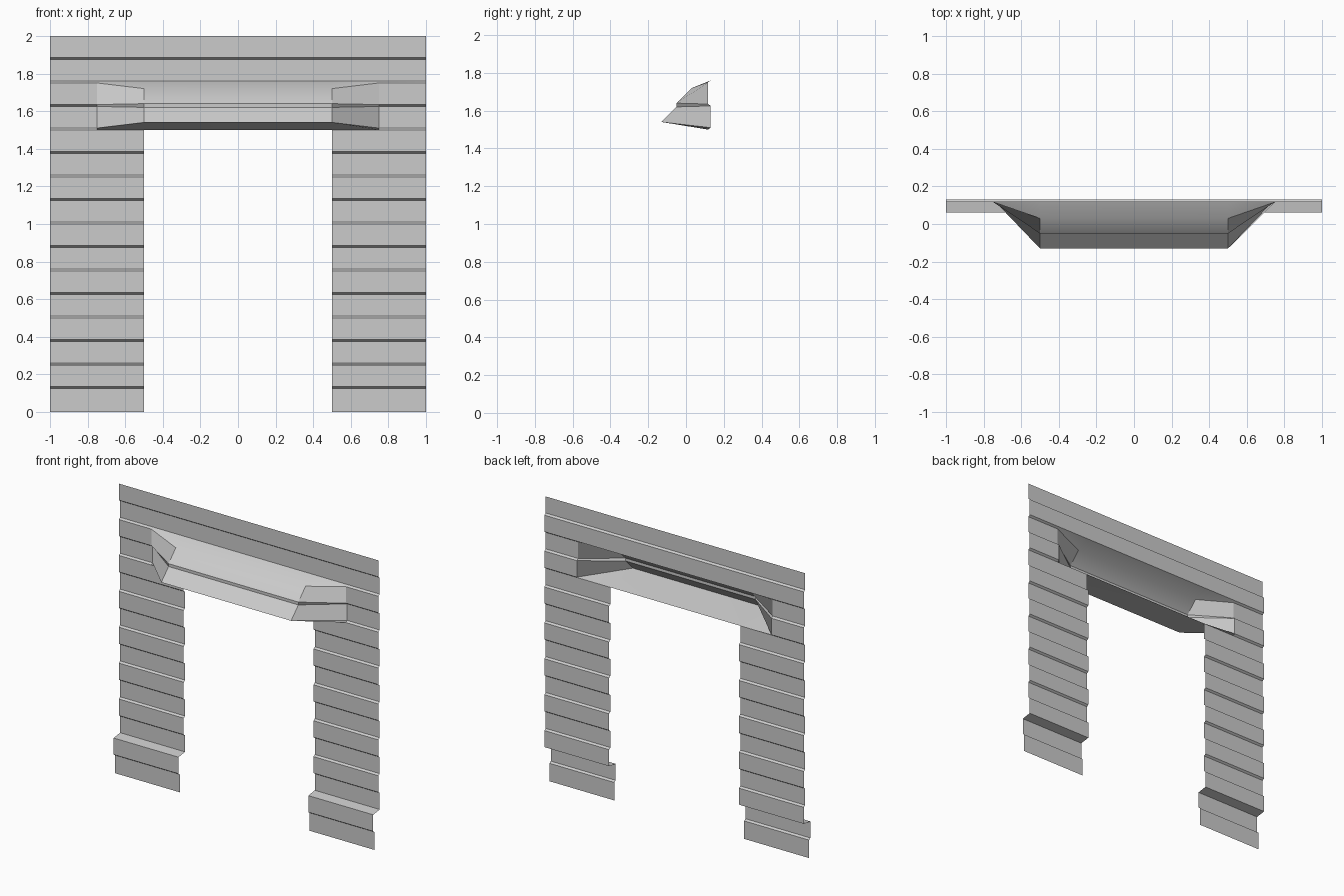
import bpy, bmesh, math

if "Cube" in bpy.data.objects:
    bpy.data.objects.remove(bpy.data.objects["Cube"])

FRONT, BACK = 0.117, 0.131   # raised and recessed board planes
BASE = 0.06                  # front plane of the foundation boards
LIP = 0.01                   # height of each sloped lip


def siding(z0, z1):
    """Profile (y, z) of alternating recessed / raised boards, 0.25 per pair."""
    pts = []
    for k in range(round(z0 * 4), round(z1 * 4)):
        z = k * 0.25
        pts += [(BACK, z + LIP), (BACK, z + 0.125), (FRONT, z + 0.125 + LIP), (FRONT, z + 0.25)]
    return pts


def loft(name, stations):
    """Sheet through equal-length (y, z) profiles at increasing x."""
    bm = bmesh.new()
    cols = [[bm.verts.new((x, y, z)) for y, z in prof] for x, prof in stations]
    for a, b in zip(cols, cols[1:]):
        for j in range(len(a) - 1):
            bm.faces.new((a[j], b[j], b[j + 1], a[j + 1]))
    me = bpy.data.meshes.new(name)
    bm.to_mesh(me)
    bm.free()
    ob = bpy.data.objects.new(name, me)
    bpy.context.collection.objects.link(ob)
    bpy.ops.object.select_all(action='DESELECT')
    ob.select_set(True)
    bpy.context.view_layer.objects.active = ob
    bpy.ops.object.shade_smooth_by_angle(angle=math.radians(30))
    return ob


# Walls beside the doorway, with the foundation boards stepping forward
base = [(BASE + 0.014, 0), (BASE + 0.014, 0.125), (BASE, 0.135), (BASE, 0.25)]
side = base + siding(0.25, 1.5)
for name, x0, x1 in (("left_wall", -1, -0.5), ("right_wall", 0.5, 1)):
    loft(name, [(x0, side), (x1, side)])

# Siding above the canopy
top = siding(1.75, 2.0)
loft("upper_wall", [(-1, top), (1, top)])

# Canopy: the boards over the doorway swell out into an overhang
flat = [(FRONT, 1.5)] + siding(1.5, 1.75) + [(BACK, 1.76)]
hood = [(FRONT, 1.5), (-0.13, 1.54), (-0.05, 1.62), (-0.05, 1.64), (0.03, 1.72), (BACK, 1.76)]
loft("door_canopy", [(-1, flat), (-0.75, flat), (-0.5, hood), (0.5, hood), (0.75, flat), (1, flat)])
